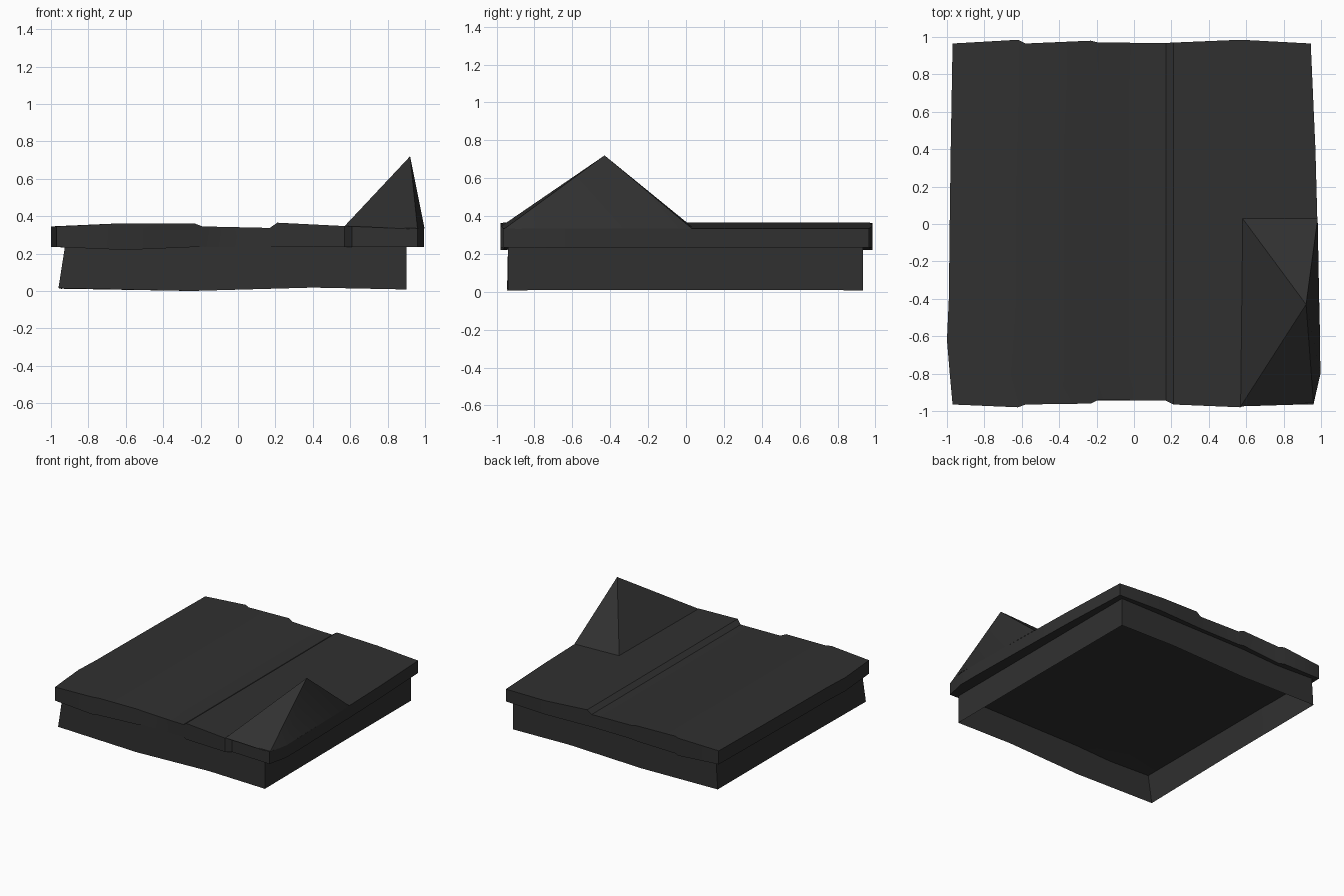
import bpy, bmesh, math

if "Cube" in bpy.data.objects:
    bpy.data.objects.remove(bpy.data.objects["Cube"])

mat = bpy.data.materials.new("charcoal")
mat.diffuse_color = (0.03, 0.03, 0.03, 1)
mat.use_nodes = True
mat.node_tree.nodes["Principled BSDF"].inputs["Base Color"].default_value = mat.diffuse_color


def finish(name, bm, closed=False):
    if closed:
        bmesh.ops.recalc_face_normals(bm, faces=bm.faces)
    me = bpy.data.meshes.new(name)
    bm.to_mesh(me)
    bm.free()
    ob = bpy.data.objects.new(name, me)
    bpy.context.collection.objects.link(ob)
    me.materials.append(mat)
    bpy.ops.object.select_all(action='DESELECT')
    ob.select_set(True)
    bpy.context.view_layer.objects.active = ob
    bpy.ops.object.shade_smooth_by_angle(angle=math.radians(35))
    return ob


# uneven roof slab: columns of (x, front y, back y, top z, bottom z at the ends)
cols = [(-0.97, -0.965, 0.965, 0.345, 0.235), (-0.62, -0.98, 0.985, 0.362, 0.22),
        (-0.58, -0.965, 0.965, 0.36, 0.22), (-0.23, -0.96, 0.98, 0.36, 0.235),
        (-0.19, -0.94, 0.97, 0.345, 0.235), (0.17, -0.945, 0.968, 0.337, 0.235),
        (0.21, -0.965, 0.97, 0.365, 0.235), (0.57, -0.98, 0.985, 0.347, 0.235),
        (0.61, -0.95, 0.983, 0.345, 0.235), (0.96, -0.965, 0.965, 0.335, 0.235)]
# rows: (y, left x, right x); first and last follow the wavy ends
rows = [(None, -0.97, 0.96), (-0.8, -0.985, 0.995), (-0.62, -1.0, 0.995), (-0.4, -0.99, 0.99),
        (0.03, -0.985, 0.98), (0.4, -0.98, 0.97), (None, -0.97, 0.945)]
bm = bmesh.new()
top, bot = [], []
for r, (y, xl, xr) in enumerate(rows):
    tr, br = [], []
    for c, (x, yf, yb, zt, zb) in enumerate(cols):
        px = xl if c == 0 else xr if c == len(cols) - 1 else x
        py = yf if r == 0 else yb if r == len(rows) - 1 else y
        end = r in (0, len(rows) - 1)
        tr.append(bm.verts.new((px, py, zt)))
        br.append(bm.verts.new((px, py, zb if end else 0.235)))
    top.append(tr)
    bot.append(br)
R, C = len(rows) - 1, len(cols) - 1
for r in range(R):
    for c in range(C):
        for g in (top, bot):
            bm.faces.new((g[r][c], g[r][c + 1], g[r + 1][c + 1], g[r + 1][c]))
    for c in (0, C):
        bm.faces.new((top[r][c], top[r + 1][c], bot[r + 1][c], bot[r][c]))
for c in range(C):
    for r in (0, R):
        bm.faces.new((top[r][c], top[r][c + 1], bot[r][c + 1], bot[r][c]))
finish("roof_slab", bm, True)

# raised peak over the front right of the roof
bm = bmesh.new()
apex = bm.verts.new((0.92, -0.43, 0.72))
base = [bm.verts.new(p) for p in ((0.58, 0.03, 0.345), (0.57, -0.975, 0.347), (0.96, -0.963, 0.33),
                                  (0.997, -0.8, 0.335), (0.982, 0.03, 0.335))]
for i, v in enumerate(base):
    bm.faces.new((apex, v, base[(i + 1) % len(base)]))
finish("roof_peak", bm)

# hollow skirt wall: (top x, top y, bottom x, bottom y, bottom z)
ring = [(-0.925, -0.94, -0.96, -0.94, 0.015), (-0.25, -0.94, -0.25, -0.945, 0.0),
        (0.4, -0.94, 0.4, -0.94, 0.018), (0.9, -0.94, 0.9, -0.94, 0.008),
        (0.9, 0.0, 0.9, 0.0, 0.01), (0.9, 0.935, 0.9, 0.935, 0.008),
        (0.4, 0.935, 0.4, 0.935, 0.018), (-0.25, 0.935, -0.25, 0.935, 0.0),
        (-0.925, 0.935, -0.94, 0.935, 0.012), (-0.925, 0.0, -0.94, 0.0, 0.01)]
bm = bmesh.new()
up = [bm.verts.new((a, b, 0.24)) for a, b, _, _, _ in ring]
lo = [bm.verts.new((x, y, z)) for _, _, x, y, z in ring]
n = len(ring)
for i in range(n):
    j = (i + 1) % n
    bm.faces.new((lo[i], lo[j], up[j], up[i]))
finish("skirt_wall", bm)
